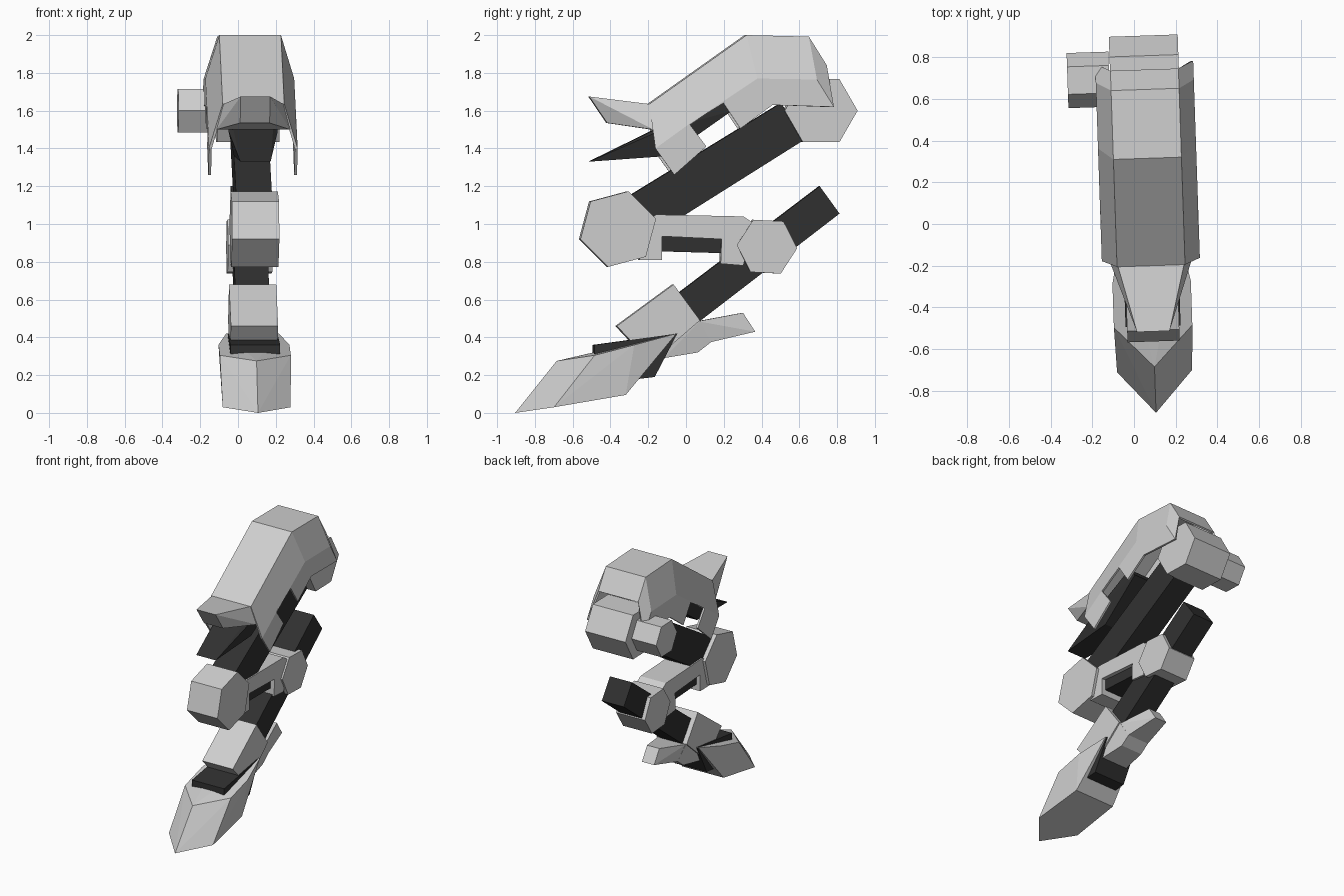
import bpy, bmesh, math

if "Cube" in bpy.data.objects:
    bpy.data.objects.remove(bpy.data.objects["Cube"])

YAW, CX = 0.034, 0.075   # the whole leg is turned slightly about z


def material(name, v):
    m = bpy.data.materials.new(name)
    m.diffuse_color = (v, v, v, 1)
    m.use_nodes = True
    m.node_tree.nodes["Principled BSDF"].inputs["Base Color"].default_value = m.diffuse_color
    return m


LIGHT = material("light_grey", 0.62)
DARK = material("charcoal", 0.03)


def place(x, y, z):
    return (CX + x - YAW * y, y + YAW * x, z)


def finish(bm, name, mat):
    bmesh.ops.recalc_face_normals(bm, faces=bm.faces)
    me = bpy.data.meshes.new(name)
    bm.to_mesh(me)
    bm.free()
    me.materials.append(mat)
    ob = bpy.data.objects.new(name, me)
    bpy.context.collection.objects.link(ob)
    return ob


def prism(name, profile, half, mat, x0=0):
    """Extrude a (y, z) profile across x."""
    bm = bmesh.new()
    a, b = [[bm.verts.new(place(x0 + s * half, y, z)) for y, z in profile] for s in (-1, 1)]
    bm.faces.new(a)
    bm.faces.new(b)
    n = len(profile)
    for i in range(n):
        j = (i + 1) % n
        bm.faces.new((a[i], a[j], b[j], b[i]))
    return finish(bm, name, mat)


def hexagon(cy, cz, r, phase):
    return [(cy + r * math.cos(math.radians(phase + 60 * k)),
             cz + r * math.sin(math.radians(phase + 60 * k))) for k in range(6)]


def hull(name, pts, mat):
    """Convex solid from (half width, y, z) points mirrored in x."""
    bm = bmesh.new()
    for x, y, z in pts:
        for s in ((-1, 1) if x else (1,)):
            bm.verts.new(place(s * x, y, z))
    bmesh.ops.convex_hull(bm, input=bm.verts[:])
    loose = [v for v in bm.verts if not v.link_faces]
    bmesh.ops.delete(bm, geom=loose, context='VERTS')
    bmesh.ops.dissolve_limit(bm, angle_limit=0.03, verts=bm.verts[:], edges=bm.edges[:])
    return finish(bm, name, mat)


# Thigh armour: folded shell with notched side skirts
def thigh_armour():
    ridge = [(-.20, 1.635), (.315, 2.0), (.645, 1.992), (.74, 1.84)]
    fold = [(-.17, 1.40), (.37, 1.77), (.685, 1.765), (.775, 1.62)]
    skirt = [(.45, 1.63), (.28, 1.505), (.19, 1.64), (.01, 1.53), (.10, 1.41), (-.07, 1.26)]
    bm = bmesh.new()
    tops = []
    for s in (-1, 1):
        t = [bm.verts.new(place(s * .163, *p)) for p in ridge]
        f = [bm.verts.new(place(s * .235, *p)) for p in fold]
        k = [bm.verts.new(place(s * .235, *p)) for p in skirt]
        tops.append(t)
        for i in range(3):
            bm.faces.new((t[i], t[i + 1], f[i + 1], f[i]))
        bm.faces.new(f + k)
    for i in range(3):
        bm.faces.new((tops[0][i], tops[1][i], tops[1][i + 1], tops[0][i + 1]))
    ob = finish(bm, "thigh_armour", LIGHT)
    mod = ob.modifiers.new("thickness", 'SOLIDIFY')
    mod.thickness, mod.offset = 0.015, -1


thigh_armour()
hull("armour_visor", [(.078, -.515, 1.675), (.078, -.42, 1.535),
                      (.158, -.20, 1.635), (.195, -.18, 1.50)], LIGHT)
hull("thigh_spike", [(.08, -.515, 1.33), (.13, -.15, 1.49), (.13, .18, 1.67),
                     (.13, .24, 1.60), (.10, -.10, 1.36)], DARK)

# Hip, thigh and knee
prism("hip_joint", hexagon(.71, 1.60, .193, 0), .165, LIGHT)
prism("hip_knob", hexagon(.70, 1.60, .132, 0), .10, LIGHT, -.27)
prism("thigh_bar", [(.50, 1.64), (.63, 1.45), (-.18, .94), (-.30, 1.15)], .095, DARK)
prism("knee_joint", hexagon(-.363, .973, .207, 15), .125, LIGHT)

# Link between knee and shin joint
prism("knee_link", [(-.25, .81), (-.13, .81), (-.13, .935), (.185, .92), (.18, .79), (.30, .78),
                    (.36, 1.0), (.30, 1.04), (-.16, 1.05), (-.25, 1.0)], .105, LIGHT)
prism("link_piston", [(-.2, .94), (-.2, .857), (.22, .845), (.22, .925)], .075, DARK)
prism("shin_joint", hexagon(.425, .88, .16, -3), .118, LIGHT)
prism("shin_bar", [(.705, 1.20), (.81, 1.055), (.05, .47), (-.06, .62)], .09, DARK)

# Ankle guard and heel spur
prism("ankle_guard", [(-.07, .68), (.07, .49), (-.08, .36), (-.30, .385), (-.37, .46)], .125, LIGHT)
hull("heel_root", [(.12, -.03, .47), (.115, .07, .485), (.09, .13, .375), (.09, .06, .32),
                   (.11, -.12, .29)], LIGHT)
hull("heel_spur", [(.115, .06, .485), (.05, .30, .53), (.05, .365, .43), (.09, .13, .375)], LIGHT)

# Foot: pointed toe with dark block set into it
hull("toe", [(0, -.905, .0), (0, -.685, .275), (.18, -.705, .03), (.188, -.49, .305),
             (.188, -.28, .36), (.14, -.055, .42), (.17, -.325, .095)], LIGHT)
prism("foot_block", [(-.49, .36), (-.05, .42), (-.17, .19), (-.255, .18), (-.49, .30)], .132, DARK)
